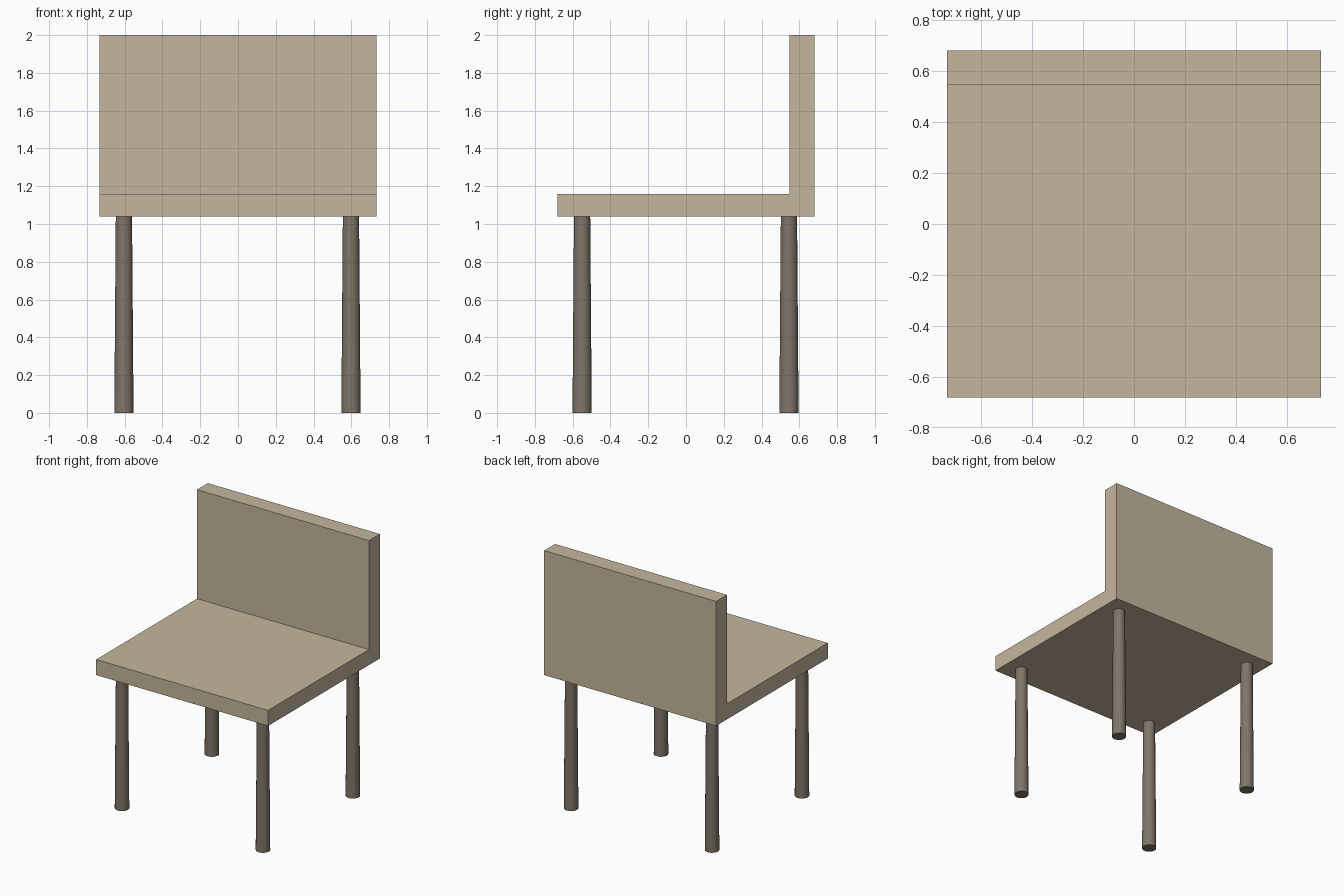
import bpy
import bmesh
import math

cube = bpy.data.objects.get("Cube")
if cube:
    bpy.data.objects.remove(cube, do_unlink=True)


def material(name, rgb):
    m = bpy.data.materials.new(name)
    m.use_nodes = True
    m.diffuse_color = (*rgb, 1)
    m.node_tree.nodes["Principled BSDF"].inputs["Base Color"].default_value = (*rgb, 1)
    return m


beige = material("beige", (0.56, 0.47, 0.34))
brown = material("dark taupe", (0.21, 0.18, 0.14))

HALF_W, HALF_D = 0.733, 0.68
SEAT_BOTTOM, SEAT_TOP = 1.04, 1.16

# Seat and backrest: one L-shaped side profile extruded across the width
profile = [(-HALF_D, SEAT_BOTTOM), (HALF_D, SEAT_BOTTOM), (HALF_D, 2.0),
           (0.548, 2.0), (0.548, SEAT_TOP), (-HALF_D, SEAT_TOP)]
bm = bmesh.new()
side = bm.faces.new([bm.verts.new((-HALF_W, y, z)) for y, z in profile])
ext = bmesh.ops.extrude_face_region(bm, geom=[side])
bmesh.ops.translate(bm, vec=(2 * HALF_W, 0, 0),
                    verts=[v for v in ext["geom"] if isinstance(v, bmesh.types.BMVert)])
bmesh.ops.recalc_face_normals(bm, faces=bm.faces)
mesh = bpy.data.meshes.new("seat_and_backrest")
bm.to_mesh(mesh)
bm.free()
mesh.materials.append(beige)
seat = bpy.data.objects.new("seat_and_backrest", mesh)
bpy.context.collection.objects.link(seat)

# Legs: round posts, slightly wider at the floor
for end, y in (("front", -0.55), ("back", 0.545)):
    for hand, x in (("left", 0.598), ("right", -0.604)):
        bpy.ops.mesh.primitive_cone_add(vertices=32, radius1=0.051, radius2=0.043,
                                        depth=SEAT_BOTTOM, location=(x, y, SEAT_BOTTOM / 2))
        leg = bpy.context.object
        leg.name = f"{end}_{hand}_leg"
        leg.data.materials.append(brown)
        bpy.ops.object.shade_smooth_by_angle(angle=math.radians(40))
